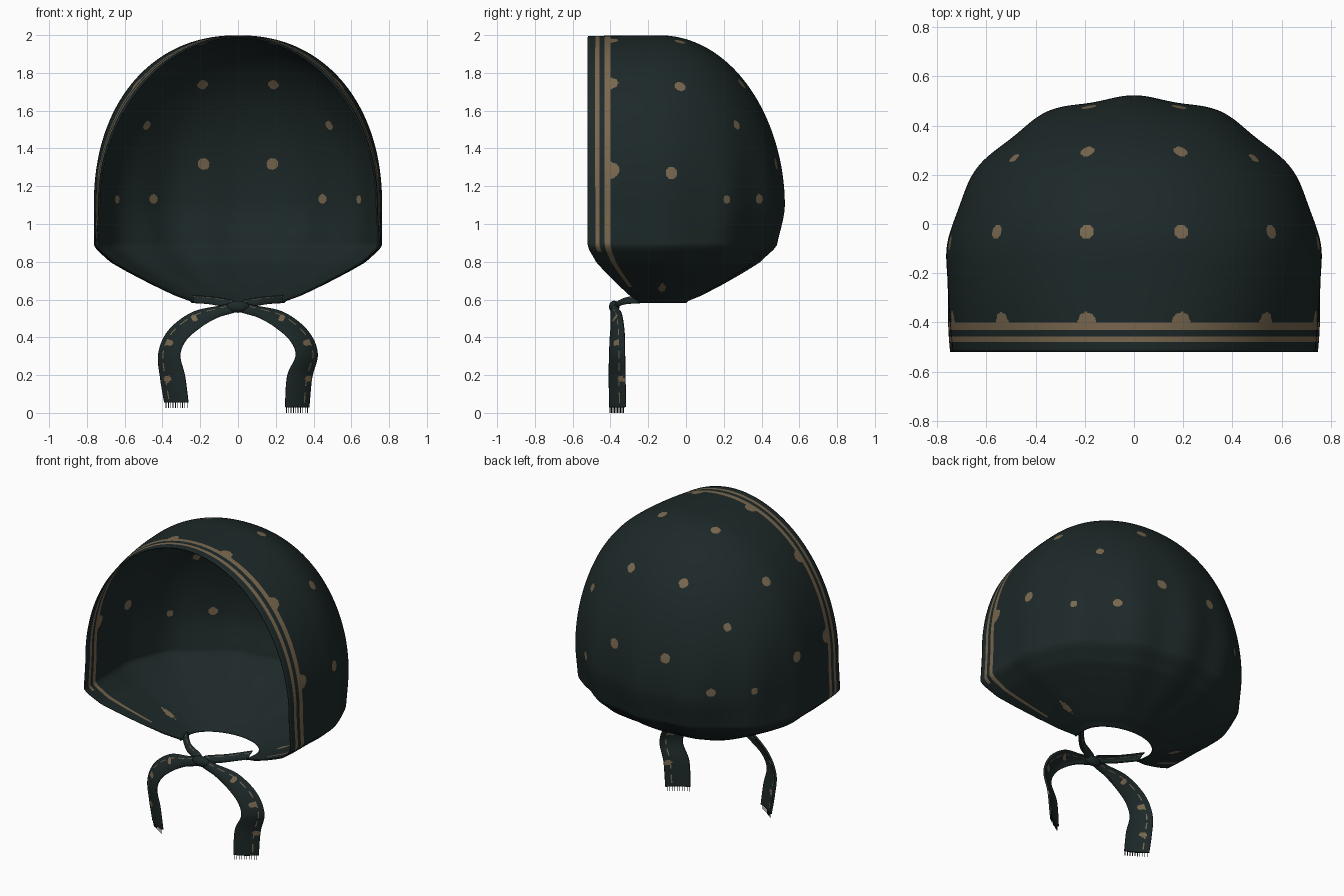
import bpy, bmesh, math
from mathutils import Vector

if "Cube" in bpy.data.objects:
    bpy.data.objects.remove(bpy.data.objects["Cube"])

def mat(name, rgb):
    m = bpy.data.materials.new(name)
    m.diffuse_color = (*rgb, 1)
    m.use_nodes = True
    m.node_tree.nodes["Principled BSDF"].inputs["Base Color"].default_value = m.diffuse_color
    return m

CLOTH = mat("dark_green_cloth", (0.0125, 0.0215, 0.0215))
TAN = mat("tan_print", (0.19, 0.137, 0.078))

def finish(bm, name, thick=0):
    bmesh.ops.recalc_face_normals(bm, faces=bm.faces)
    for f in bm.faces:
        f.smooth = True
    me = bpy.data.meshes.new(name)
    bm.to_mesh(me)
    bm.free()
    me.materials.append(CLOTH)
    me.materials.append(TAN)
    ob = bpy.data.objects.new(name, me)
    bpy.context.collection.objects.link(ob)
    if thick:
        s = ob.modifiers.new("thickness", 'SOLIDIFY')
        s.thickness, s.offset = thick, 0
    return ob

def smooth(a, b, v):
    t = min(1, max(0, (v - a) / (b - a)))
    return t * t * (3 - 2 * t)

def interp(table, t):
    for (a, va), (b, vb) in zip(table, table[1:]):
        if t <= b:
            return va + (vb - va) * (t - a) / (b - a)
    return table[-1][1]

# ---- hood: hoops from the face opening to the back, then rings down to the neck
ZM, YC, W, DEPTH, H = 1.11, -0.14, 0.755, 0.652, 0.885
SEG, BACK = 210, 90
ys = [-0.52, -0.507, -0.493, -0.48, -0.457, -0.443, -0.43, -0.415, -0.40]
ys += [-0.40 + 0.26 * i / 22 for i in range(1, 23)]
STRIPES = (3, 6, 7)                      # hoop strips printed tan
ys += [YC + DEPTH * math.sin(math.pi / 2 * i / BACK) for i in range(1, BACK)]
N = len(ys)

def pleat(x, y, z):
    """soft gathers fanning up from the neck at the back"""
    az = abs(math.atan2(x, y - YC))
    amp = smooth(1.75, 0.9, z) * smooth(0.58, 0.72, z) * smooth(1.9, 1.2, az)
    k = 1 + amp * (0.013 * math.cos(12 * az) + 0.014 * math.exp(-((az - 0.55) / 0.25) ** 2))
    return (x * k, YC + (y - YC) * k, z)

bm = bmesh.new()
hoops, ends = [], []
for y in ys:
    if y <= YC:
        q = ((YC - y) / 0.38) ** 2
        w, h, e = W - 0.022 * q, H - 0.004 * q, 0.92 + 0.10 * q
    else:
        c = math.sqrt(1 - ((y - YC) / DEPTH) ** 2)
        w, h, e = W * c, H * c, 0.92 + 0.04 * smooth(YC, 0.4, y)
    row = []
    for i in range(SEG + 1):
        a = math.pi * i / SEG
        ca, sa = math.cos(a), math.sin(a)
        x = w * math.copysign(abs(ca) ** e, ca)
        row.append(bm.verts.new(pleat(x, y, ZM + h * max(sa, 0) ** e)))
    hoops.append(row)
    ends.append((w, y))
for j in range(N - 1):
    for i in range(SEG):
        f = bm.faces.new((hoops[j][i], hoops[j][i + 1], hoops[j + 1][i + 1], hoops[j + 1][i]))
        f.material_index = int(j in STRIPES)
pole = bm.verts.new(pleat(0, YC + DEPTH, ZM))
for i in range(SEG):
    bm.faces.new((hoops[-1][i], hoops[-1][i + 1], pole))

# lower skirt, drawn in towards the neck
outline = ends + [(0, YC + DEPTH)] + [(-w, y) for w, y in reversed(ends)]
prev = [r[0] for r in hoops] + [pole] + [r[-1] for r in reversed(hoops)]
DRAW = [(0, 0), (0.22, 0.0), (0.245, 0.03), (0.31, 0.17), (0.36, 0.34), (0.425, 0.58),
        (0.485, 0.82), (0.515, 0.98), (0.525, 1.0)]
RINGS = 50
for k in range(1, RINGS + 1):
    d = 0.525 * k / RINGS
    ring = []
    for x, y in outline:
        f = interp(DRAW, d)
        f += (1 - f) * 0.10 * smooth(0, 0.3, d) * smooth(0.0, 0.5, y)
        nx, ny = x * 0.32, -0.25 + (y + 0.52) * 0.24
        wide = 1 + 0.015 * smooth(0, 0.24, d) * smooth(-0.2, -0.52, y)   # corners flare out
        ring.append(bm.verts.new(pleat(x * wide + (nx - x * wide) * f, y + (ny - y) * f, ZM - d)))
    for j in range(len(outline) - 1):
        f = bm.faces.new((prev[j], prev[j + 1], ring[j + 1], ring[j]))
        col = min(j, len(outline) - 2 - j)
        f.material_index = int(col in STRIPES and d < (0.26 if col == 3 else 0.45))
    prev = ring

# printed dots, mirrored left and right: position, radius
DOTS = [(.195, .32, 1.76, .029), (.505, .29, 1.53, .025), (.185, .5, 1.32, .031), (.455, .39, 1.13, .027),
        (.63, .2, 1.13, .022), (.565, -.025, 1.74, .029), (.195, -.035, 1.96, .029),
        (.75, -.075, 1.27, .031), (.19, -.396, 1.96, .036), (.53, -.396, 1.74, .036),
        (.73, -.396, 1.29, .042), (.40, -.13, .67, .05)]
cents = [(f, f.calc_center_median()) for f in bm.faces]
for x, y, z, r in DOTS:
    for s in (-1, 1):
        p = Vector((s * x, y, z))
        c0 = min(cents, key=lambda fc: (fc[1] - p).length_squared)[1].copy()
        stretch = 2.8 if z < 0.8 else 1          # the lowest dots are squeezed by the gathers
        def rel(v):
            dv = v - c0
            return Vector((dv.x, dv.y * stretch, dv.z))
        near = [f for f, c in cents if (c - c0).length < r * 2]
        inside = [f for f in near if rel(f.calc_center_median()).length < r]
        for f in inside:
            f.material_index = 1
        if stretch == 1:                         # round off the dot edge
            ins = set(inside)
            for v in {v for f in inside for v in f.verts}:
                if all(g in ins for g in v.link_faces) or v.co.y < -0.399:
                    continue
                dv = v.co - c0
                v.co = c0 + dv * (1 + 0.6 * (r / dv.length - 1))
finish(bm, "hood", 0.008)

# ---- ties: ribbons with (centre, half-width vector) along the path, right side
PATH = [((.235, -.21, .60), (.0, .02, .018)), ((.13, -.32, .592), (.0, .015, .018)),
        ((.01, -.375, .565), (.0, .01, .022)), ((.10, -.385, .535), (-.012, .012, .03)),
        ((.22, -.375, .49), (.02, .025, .04)), ((.32, -.37, .41), (.045, .035, .025)),
        ((.362, -.37, .31), (.056, .038, .006)), ((.325, -.37, .19), (.064, .04, -.004)),
        ((.312, -.367, .03), (.062, .04, 0))]

def catmull(p, t):
    i = min(int(t), len(p) - 2)
    u = t - i
    a, b, c, d = p[max(i - 1, 0)], p[i], p[i + 1], p[min(i + 2, len(p) - 1)]
    return 0.5 * (2 * b + (c - a) * u + (2 * a - 5 * b + 4 * c - d) * u * u
                  + (3 * b - a - 3 * c + d) * u ** 3)

COLS, STEPS = 20, 120
for side, label in ((1, "right"), (-1, "left")):
    cent = [Vector(a) for a, _ in PATH]
    wide = [Vector(b) for _, b in PATH]
    if side < 0:                                  # the left tie hangs a little shorter
        cent[-1] = Vector((.325, -.367, .055))
        cent[-2].x = .345
    bm = bmesh.new()
    rows = []
    for k in range(STEPS + 1):
        t = (len(PATH) - 1) * k / STEPS
        c, w = catmull(cent, t), catmull(wide, t)
        row = []
        for i in range(COLS + 1):
            u = 2 * i / COLS - 1
            v = c + w * u + Vector((0, 0.012 * (u * u - 0.5), 0))
            row.append(bm.verts.new((v.x * side, v.y, v.z)))
        rows.append(row)
    spots = [Vector((side * x, -.37, z)) for x, z in ((.36, .37), (.37, .18), (.23, .50))]
    for k in range(STEPS):
        for i in range(COLS):
            f = bm.faces.new((rows[k][i], rows[k][i + 1], rows[k + 1][i + 1], rows[k + 1][i]))
            c = f.calc_center_median()
            dot = any(math.hypot(c.x - s.x, c.z - s.z) < 0.018 for s in spots)
            f.material_index = int(dot or (i == COLS - 5 and k % 8 < 5))
    finish(bm, label + "_tie", 0.012)

    # fringe threads at the end of the tie
    bm = bmesh.new()
    for i in range(10):
        c = cent[-1] + wide[-1] * (2 * (i + 0.5) / 10 - 1)
        r = bmesh.ops.create_cone(bm, segments=5, radius1=0.002, radius2=0.002, depth=0.032, cap_ends=True)
        bmesh.ops.translate(bm, verts=r["verts"], vec=(c.x * side, c.y, c.z - 0.014))
    finish(bm, label + "_fringe")

# ---- knot where the ties cross
bm = bmesh.new()
bmesh.ops.create_uvsphere(bm, u_segments=24, v_segments=14, radius=1)
for v in bm.verts:
    v.co = (v.co.x * 0.06, -0.38 + v.co.y * 0.028, 0.562 + v.co.z * 0.032)
finish(bm, "knot")
